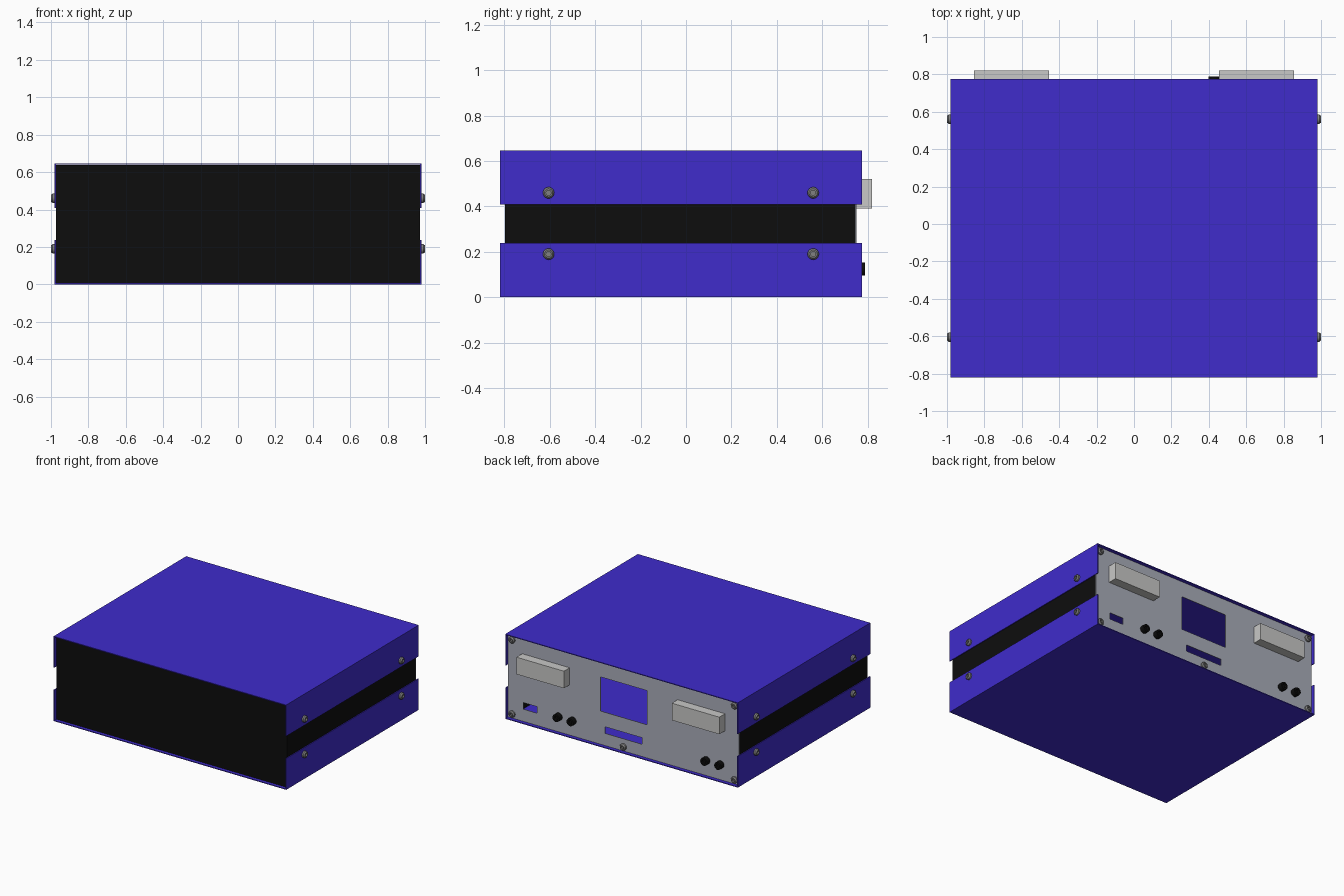
import bpy, bmesh, math
from mathutils import Matrix, Vector

if "Cube" in bpy.data.objects:
    bpy.data.objects.remove(bpy.data.objects["Cube"], do_unlink=True)


def material(name, r, g, b):
    m = bpy.data.materials.new(name)
    m.use_nodes = True
    m.diffuse_color = (r, g, b, 1)
    m.node_tree.nodes["Principled BSDF"].inputs["Base Color"].default_value = (r, g, b, 1)
    return m


BLUE = material("blue_paint", 0.05, 0.025, 0.6)
BLACK = material("black", 0.004, 0.004, 0.004)
PANEL = material("cool_grey_metal", 0.40, 0.42, 0.49)
LIGHT = material("light_grey", 0.58, 0.58, 0.57)
STEEL = material("screw_steel", 0.22, 0.22, 0.22)


def add_object(name, bm, mat):
    bmesh.ops.recalc_face_normals(bm, faces=bm.faces)
    mesh = bpy.data.meshes.new(name)
    bm.to_mesh(mesh)
    bm.free()
    mesh.materials.append(mat)
    ob = bpy.data.objects.new(name, mesh)
    bpy.context.collection.objects.link(ob)
    return ob


def box(name, x, y, z, mat):
    bm = bmesh.new()
    bmesh.ops.create_cube(bm, size=1)
    for v in bm.verts:
        v.co = [lo + (c + 0.5) * (hi - lo) for c, (lo, hi) in zip(v.co, (x, y, z))]
    return add_object(name, bm, mat)


def extrude_y(bm, faces, depth):
    """Thicken faces lying in the xz plane along +y."""
    new = bmesh.ops.extrude_face_region(bm, geom=faces, use_keep_orig=True)["geom"]
    verts = [g for g in new if isinstance(g, bmesh.types.BMVert)]
    bmesh.ops.translate(bm, verts=verts, vec=(0, depth, 0))


def cover(name, z_outer, z_edge):
    """Folded sheet: a flat plate with a flap down each side."""
    t = 0.006
    z_inner = z_outer + math.copysign(t, z_edge - z_outer)
    half = [(W, z_outer), (W, z_edge), (W - t, z_edge), (W - t, z_inner)]
    outline = half + [(-x, z) for x, z in reversed(half)]
    bm = bmesh.new()
    face = bm.faces.new([bm.verts.new((x, FRONT, z)) for x, z in outline])
    extrude_y(bm, [face], BACK - FRONT)
    add_object(name, bm, BLUE)


def turned(name, rings, sides, origin, direction, mat):
    """Closed turned part from (radius, height) rings."""
    bm = bmesh.new()
    loops = []
    for r, h in rings:
        angles = [2 * math.pi * i / sides for i in range(sides)]
        loops.append([bm.verts.new((r * math.cos(a), r * math.sin(a), h)) for a in angles])
    for a, b in zip(loops, loops[1:]):
        for i in range(sides):
            j = (i + 1) % sides
            bm.faces.new((a[i], a[j], b[j], b[i]))
    bm.faces.new(loops[0])
    bm.faces.new(loops[-1])
    turn = Vector((0, 0, 1)).rotation_difference(Vector(direction)).to_matrix().to_4x4()
    bm.transform(Matrix.Translation(origin) @ turn)
    ob = add_object(name, bm, mat)
    bpy.ops.object.select_all(action="DESELECT")
    bpy.context.view_layer.objects.active = ob
    ob.select_set(True)
    bpy.ops.object.shade_smooth_by_angle(angle=math.radians(30))


SCREW = [(0.025, 0), (0.025, 0.011), (0.018, 0.02), (0.011, 0.02), (0.011, 0.008)]
JACK = [(0.029, 0), (0.029, 0.037), (0.016, 0.037), (0.016, 0.02)]
W, FRONT, BACK, TOP = 0.98, -0.82, 0.776, 0.646
REAR = 0.751   # outer surface of the rear panel
INNER = 0.973  # half width of the inner frame

# Folded covers, leaving a gap along the sides
cover("top_cover", TOP, 0.408)
cover("bottom_cover", 0, 0.238)

# Hollow black frame
inside = (0.007, TOP - 0.007)
box("front_panel", (-INNER, INNER), (-0.797, -0.785), inside, BLACK)
for side, s in (("left", 1), ("right", -1)):
    xs = sorted((s * INNER, s * (INNER - 0.01)))
    box(side + "_side_panel", xs, (-0.785, REAR - 0.004), inside, BLACK)

# Rear panel with three rectangular openings
openings = [(-0.195, 0.195, 0.26, 0.52), (-0.155, 0.155, 0.1, 0.15), (0.73, 0.845, 0.1, 0.15)]
xs = sorted({-INNER, INNER} | {x for o in openings for x in o[:2]})
zs = sorted(set(inside) | {z for o in openings for z in o[2:]})
bm = bmesh.new()
grid = {(x, z): bm.verts.new((x, REAR - 0.004, z)) for x in xs for z in zs}
for x0, x1 in zip(xs, xs[1:]):
    for z0, z1 in zip(zs, zs[1:]):
        cx, cz = (x0 + x1) / 2, (z0 + z1) / 2
        if not any(a < cx < b and c < cz < d for a, b, c, d in openings):
            bm.faces.new([grid[p] for p in ((x0, z0), (x1, z0), (x1, z1), (x0, z1))])
extrude_y(bm, list(bm.faces), 0.004)
add_object("rear_panel", bm, PANEL)

# Rear terminal blocks
box("left_terminal_block", (0.455, 0.855), (REAR, 0.82), (0.39, 0.52), LIGHT)
box("right_terminal_block", (-0.855, -0.455), (REAR, 0.82), (0.39, 0.52), LIGHT)

# Rear round sockets, in two pairs
for x in (0.545, 0.427, -0.7, -0.818):
    turned("rear_socket", JACK, 16, (x, REAR, 0.125), (0, 1, 0), BLACK)

# Rear panel screws
for x, z in ((0.938, 0.04), (-0.938, 0.04), (0.938, 0.605), (-0.938, 0.605), (0, 0.04)):
    turned("rear_screw", SCREW, 24, (x, REAR, z), (0, 1, 0), STEEL)

# Cover screws on both sides
for s in (1, -1):
    for y in (-0.605, 0.56):
        for z in (0.19, 0.46):
            turned("side_screw", SCREW, 24, (s * W, y, z), (s, 0, 0), STEEL)
